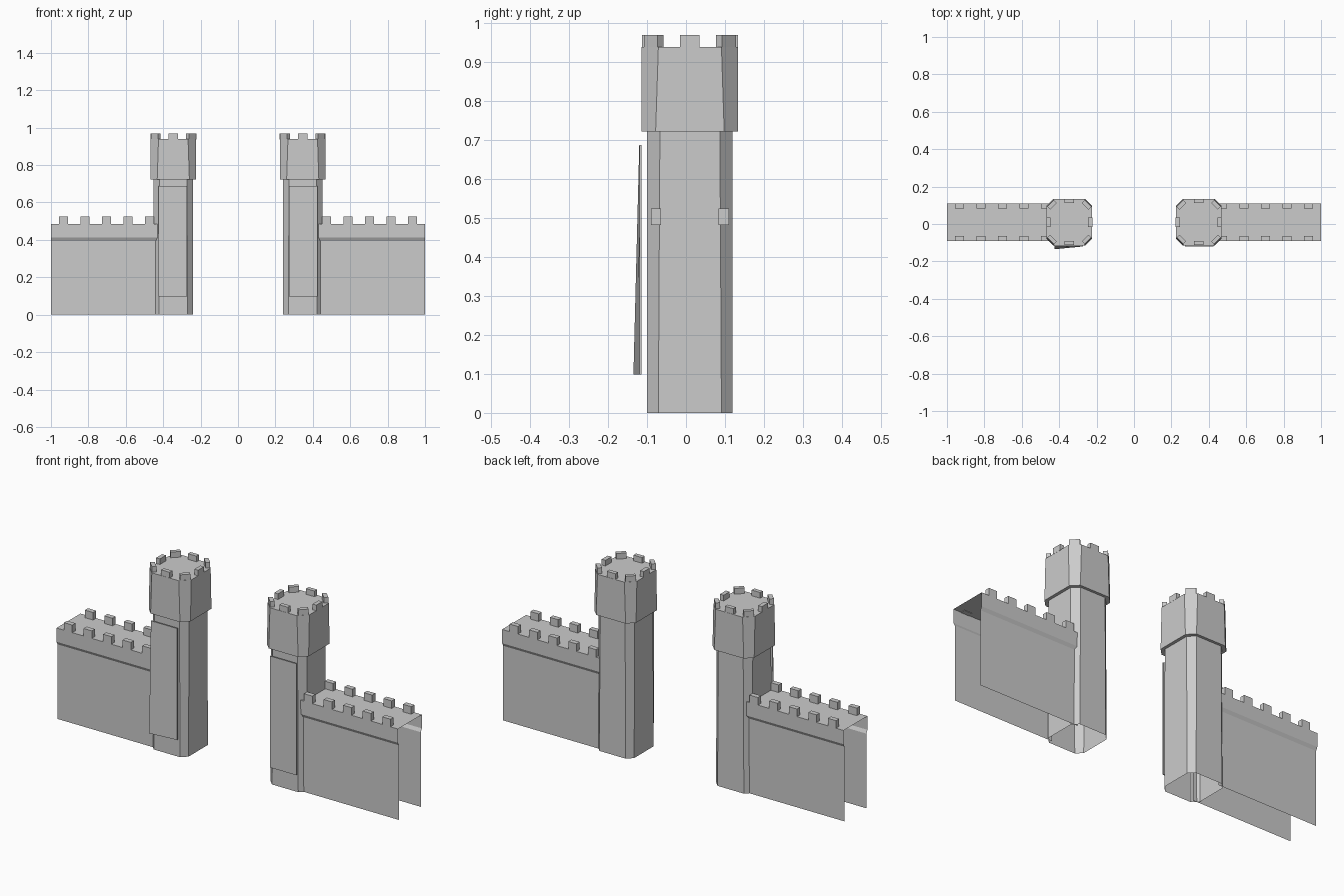
import bpy, bmesh
from math import radians
from mathutils import Matrix, Vector

if "Cube" in bpy.data.objects:
    bpy.data.objects.remove(bpy.data.objects["Cube"], do_unlink=True)

stone = bpy.data.materials.new("grey stone")
stone.use_nodes = True
stone.diffuse_color = (0.6, 0.6, 0.6, 1)
stone.node_tree.nodes["Principled BSDF"].inputs["Base Color"].default_value = stone.diffuse_color

CY = 0.01  # depth of the tower and wall axis


def finish(name, bm):
    mesh = bpy.data.meshes.new(name)
    bm.to_mesh(mesh)
    bm.free()
    mesh.materials.append(stone)
    obj = bpy.data.objects.new(name, mesh)
    bpy.context.collection.objects.link(obj)
    return obj


def block(bm, matrix, size):
    """Add a box of the given size, placed by a matrix."""
    bmesh.ops.create_cube(bm, size=1, matrix=matrix @ Matrix.Diagonal((*size, 1)))


def octagon(bm, cx, hx, hy, cut, z):
    """Ring of vertices for a square with cut corners."""
    pts = []
    for sx, sy in ((1, 1), (-1, 1), (-1, -1), (1, -1)):
        pair = [(sx * hx, sy * (hy - cut)), (sx * (hx - cut), sy * hy)]
        pts += pair if sx == sy else pair[::-1]
    return [bm.verts.new((cx + x, CY + y, z)) for x, y in pts]


def skin(bm, low, high):
    """Join two closed rings with side faces."""
    n = len(low)
    for i in range(n):
        j = (i + 1) % n
        bm.faces.new((low[i], low[j], high[j], high[i]))


def tower(side, label):
    cx = side * 0.346
    # Open-bottomed shaft, overhanging head and roof in one shell
    bm = bmesh.new()
    rings = [octagon(bm, cx, 0.106, 0.110, 0.029, 0),
             octagon(bm, cx, 0.106, 0.110, 0.033, 0.723),
             octagon(bm, cx, 0.122, 0.124, 0.036, 0.723),
             octagon(bm, cx, 0.122, 0.124, 0.043, 0.94)]
    for low, high in zip(rings, rings[1:]):
        skin(bm, low, high)
    bm.faces.new(rings[-1])
    finish(label + "_tower", bm)

    # One merlon on each of the eight sides
    bm = bmesh.new()
    for k in range(8):
        reach = 0.142 if k % 2 else 0.123
        turn = Matrix.Rotation(radians(45 * k), 4, 'Z')
        place = Matrix.Translation((cx, CY, 0.954)) @ turn @ Matrix.Translation((reach - 0.011, 0, 0))
        block(bm, place, (0.022, 0.05, 0.032))
    finish(label + "_tower_merlons", bm)


def wall(side, label):
    # Half profile with a slanted ledge under the parapet, mirrored in depth
    half = [(0.091, 0), (0.091, 0.395), (0.1, 0.412), (0.1, 0.485)]
    profile = [(-y, z) for y, z in half] + [(y, z) for y, z in reversed(half)]
    bm = bmesh.new()
    ends = [[bm.verts.new((side * x, CY + y, z)) for y, z in profile] for x in (0.42, 1.0)]
    for i in range(len(profile) - 1):
        bm.faces.new((ends[0][i], ends[0][i + 1], ends[1][i + 1], ends[1][i]))
    bmesh.ops.recalc_face_normals(bm, faces=bm.faces)
    bm.faces.ensure_lookup_table()
    if bm.faces[0].normal.y > 0:
        bmesh.ops.reverse_faces(bm, faces=bm.faces)
    finish(label + "_wall", bm)

    # Two rows of merlons
    bm = bmesh.new()
    for k in range(5):
        for edge in (-1, 1):
            spot = Vector((side * (0.932 - 0.1145 * k), CY + edge * 0.087, 0.504))
            block(bm, Matrix.Translation(spot), (0.048, 0.026, 0.042))
    finish(label + "_wall_merlons", bm)


def panel(side, label, lift):
    # Thin hanging panel; its outer lower corner may lift off the tower
    bm = bmesh.new()
    block(bm, Matrix.Translation((side * 0.349, -0.117, 0.393)), (0.154, 0.006, 0.59))
    for v in bm.verts:
        if v.co.z < 0.2 and abs(v.co.x) > 0.349:
            v.co.y -= lift
    finish(label + "_hanging_panel", bm)


for side, label, lift in ((1, "left", 0), (-1, "right", 0.015)):
    tower(side, label)
    wall(side, label)
    panel(side, label, lift)
